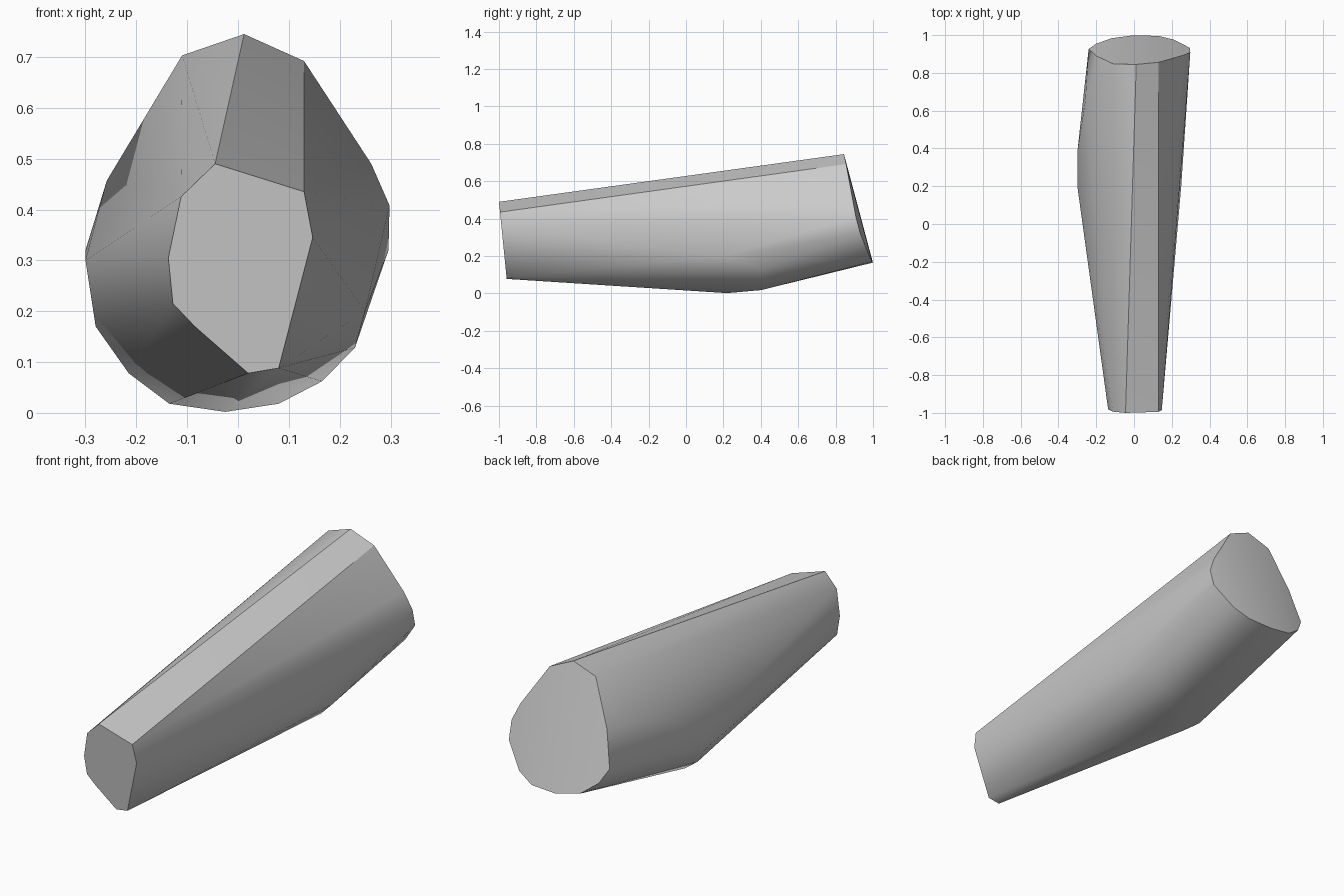
import bpy
import bmesh
from math import radians

default_cube = bpy.data.objects.get("Cube")
if default_cube:
    bpy.data.objects.remove(default_cube, do_unlink=True)


def make_material(name, colour):
    material = bpy.data.materials.new(name)
    material.use_nodes = True
    material.diffuse_color = colour
    shader = material.node_tree.nodes["Principled BSDF"]
    shader.inputs["Base Color"].default_value = colour
    return material


def front_depth(x, z):
    """Narrow front end: a flat cut that leans slightly."""
    return -1 + (.49 - z) * .1


def back_depth(x, z):
    """Wide back end: a leaning cut that bulges a little in the middle."""
    return 1 - (z - .165) * .267 - .4 * (x - .04) ** 2


def end_ring(outline, depth):
    return [(x, depth(x, z), z) for x, z in outline]


# Outlines of the two ends, as x and z
front_outline = [
    (-.045, .49), (.13, .435), (.147, .345), (.08, .088), (.02, .078),
    (-.085, .17), (-.128, .215), (-.137, .305), (-.112, .425),
]
back_outline = [
    (.012, .745), (.13, .692), (.262, .49), (.298, .408), (.296, .32),
    (.21, .21), (.13, .17), (0, .165), (-.12, .19), (-.2, .25),
    (-.24, .32), (-.2, .49), (-.11, .703),
]

# Widest corners of the swollen middle
belly = [
    (-.258, .65, .457), (-.3, .38, .32), (-.3, .2, .3), (-.28, .25, .17),
    (-.215, .22, .078), (-.135, .2, .018), (-.025, .22, .002),
    (.08, .4, .018), (.165, .4, .062), (.23, .4, .128), (.25, .2, .2),
]

# Body: one convex skin stretched over all the corners
corners = end_ring(front_outline, front_depth) + end_ring(back_outline, back_depth) + belly
mesh = bpy.data.meshes.new("tapered_body")
bm = bmesh.new()
for corner in corners:
    bm.verts.new(corner)
result = bmesh.ops.convex_hull(bm, input=bm.verts)
unused = {item for item in result["geom_interior"] + result["geom_unused"]
          if isinstance(item, bmesh.types.BMVert)}
bmesh.ops.delete(bm, geom=list(unused), context="VERTS")
bmesh.ops.dissolve_limit(bm, angle_limit=radians(1), verts=bm.verts, edges=bm.edges)
bmesh.ops.recalc_face_normals(bm, faces=bm.faces)
bm.to_mesh(mesh)
bm.free()

body = bpy.data.objects.new("tapered_body", mesh)
bpy.context.collection.objects.link(body)
mesh.materials.append(make_material("plain_grey", (.6, .6, .6, 1)))

# Soft sides with crisp ends and top ridges
bpy.ops.object.select_all(action="DESELECT")
body.select_set(True)
bpy.context.view_layer.objects.active = body
bpy.ops.object.shade_smooth_by_angle(angle=radians(30))
